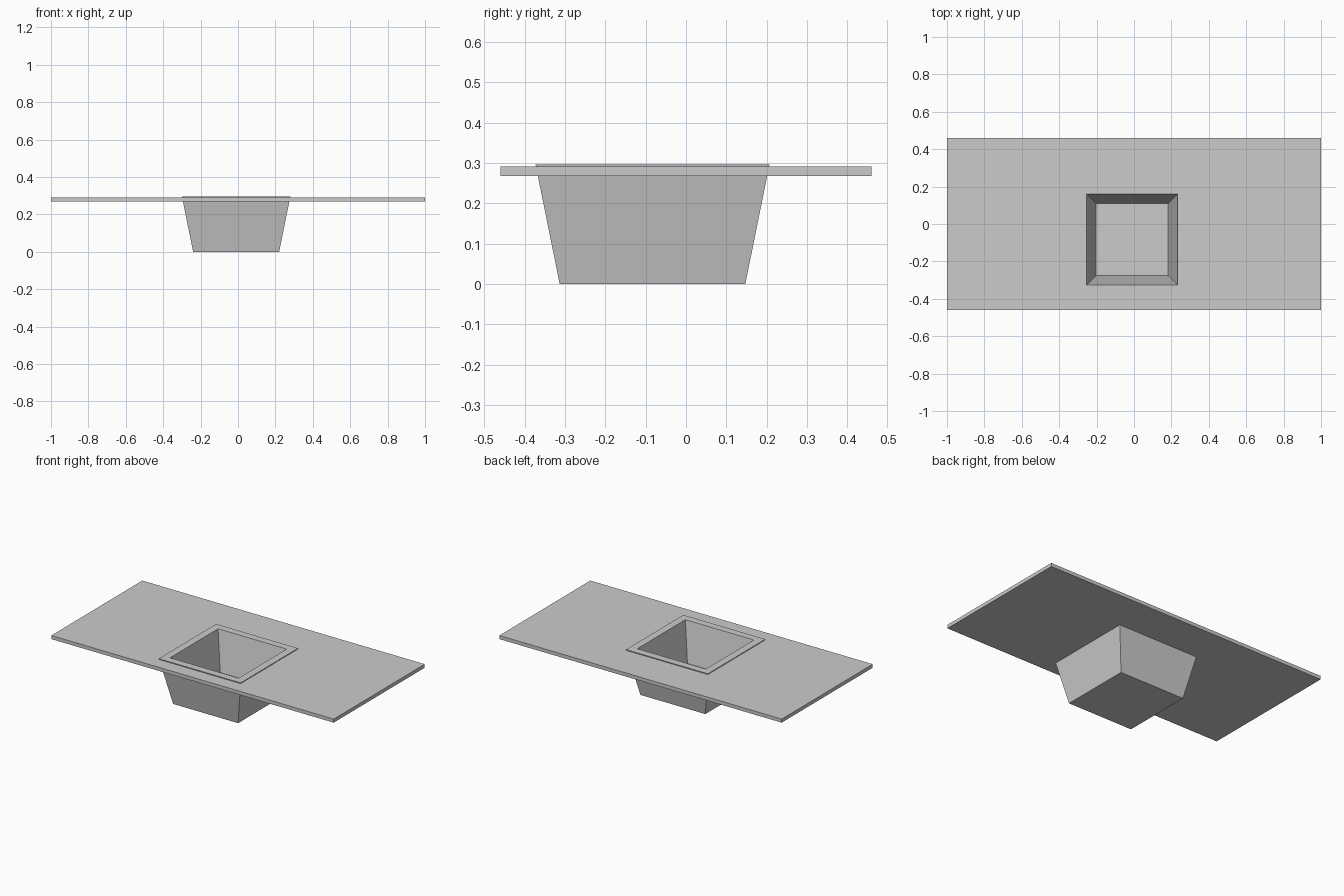
import bpy
import bmesh

default = bpy.data.objects.get("Cube")
if default:
    bpy.data.objects.remove(default, do_unlink=True)

GREY = (0.6, 0.6, 0.6, 1.0)
mat = bpy.data.materials.new("plain grey")
mat.use_nodes = True
mat.diffuse_color = GREY
mat.node_tree.nodes["Principled BSDF"].inputs["Base Color"].default_value = GREY

# Shared centre of the basin
CX, CY = -0.01, -0.083


def ring(bm, cx, cy, hx, hy, z):
    """Rectangular loop of four vertices."""
    signs = ((-1, -1), (1, -1), (1, 1), (-1, 1))
    return [bm.verts.new((cx + sx * hx, cy + sy * hy, z)) for sx, sy in signs]


def bridge(bm, a, b):
    """Join two rectangular loops with four quads."""
    for i in range(4):
        j = (i + 1) % 4
        bm.faces.new((a[i], a[j], b[j], b[i]))


def finish(bm, name):
    bmesh.ops.recalc_face_normals(bm, faces=bm.faces[:])
    mesh = bpy.data.meshes.new(name)
    bm.to_mesh(mesh)
    bm.free()
    mesh.materials.append(mat)
    obj = bpy.data.objects.new(name, mesh)
    bpy.context.collection.objects.link(obj)
    return obj


# Countertop slab with a square opening for the basin
LOW, HIGH = 0.268, 0.291
bm = bmesh.new()
outer_low = ring(bm, 0, 0, 1.0, 0.46, LOW)
outer_high = ring(bm, 0, 0, 1.0, 0.46, HIGH)
hole_high = ring(bm, CX, CY, 0.27, 0.27, HIGH)
hole_low = ring(bm, CX, CY, 0.27, 0.27, LOW)
loops = [outer_low, outer_high, hole_high, hole_low]
for k in range(4):
    bridge(bm, loops[k], loops[(k + 1) % 4])
finish(bm, "countertop")

# Tapered basin: outer wall, flat rim, inner wall and floor
bm = bmesh.new()
profile = [(0.23, 0.0), (0.29, 0.297), (0.243, 0.297), (0.193, 0.05)]
loops = [ring(bm, CX, CY, half, half, z) for half, z in profile]
for a, b in zip(loops, loops[1:]):
    bridge(bm, a, b)
bm.faces.new(loops[0])
bm.faces.new(loops[-1])
finish(bm, "sink_basin")
